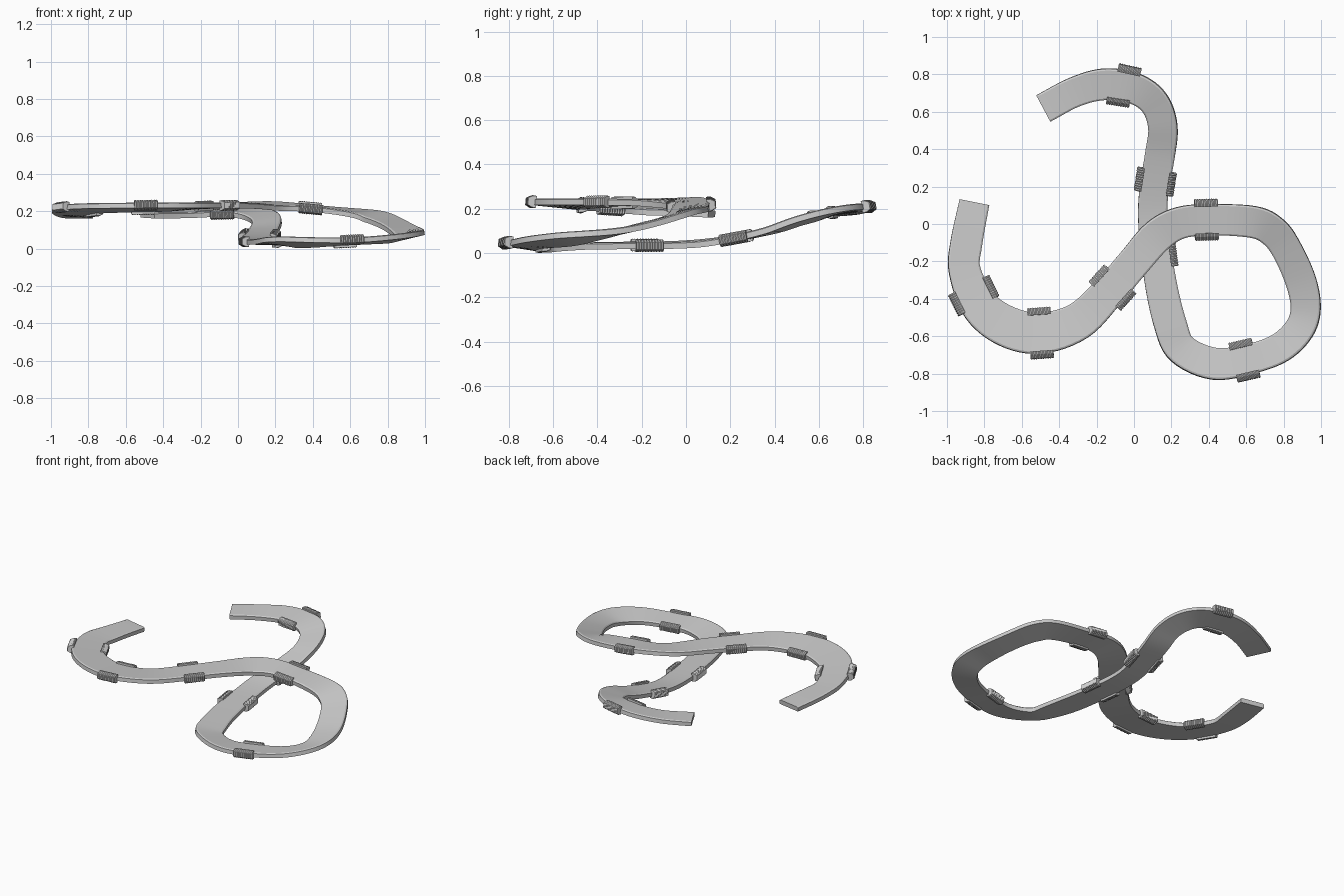
import bpy, bmesh, math
from mathutils import Vector

if "Cube" in bpy.data.objects:
    bpy.data.objects.remove(bpy.data.objects["Cube"])

# Centreline: x, y, top height, half width
PATH = [
    (-.485, .617, .19, .08), (-.315, .705, .195, .08), (-.155, .745, .205, .084),
    (.005, .72, .207, .083), (.108, .643, .192, .08), (.152, .515, .16, .078),
    (.137, .36, .11, .08), (.105, .155, .068, .078), (.105, -.03, .05, .079),
    (.145, -.325, .046, .085), (.197, -.54, .046, .087), (.26, -.67, .046, .085),
    (.43, -.745, .046, .085), (.62, -.72, .052, .08), (.78, -.66, .062, .08),
    (.882, -.56, .073, .08), (.915, -.445, .086, .08), (.888, -.298, .11, .082),
    (.815, -.137, .15, .081), (.745, -.045, .178, .084), (.64, .008, .2, .085),
    (.42, .022, .225, .083), (.25, .005, .238, .085), (.125, -.065, .24, .09),
    (0, -.205, .242, .088), (-.14, -.367, .24, .09), (-.3, -.52, .235, .1),
    (-.5, -.582, .232, .109), (-.675, -.548, .23, .109), (-.82, -.44, .225, .1),
    (-.903, -.25, .212, .085), (-.895, -.1, .2, .085), (-.853, .117, .188, .081)]
THICK, BANK, STEPS = .03, .0045, 6

# Barrier positions on the plan, in pairs along the track
BARRIERS = [(-.04, .81), (-.085, .66), (.03, .255), (.2, .22), (.04, -.17), (.21, -.17),
            (.57, -.645), (.595, -.815), (.38, .105), (.38, -.06), (-.19, -.29),
            (-.045, -.39), (-.5, -.473), (-.5, -.7), (-.78, -.33), (-.955, -.41)]


def spline(pts):
    """Catmull-Rom through the control points."""
    p = [Vector(q) for q in pts]
    p = [2 * p[0] - p[1]] + p + [2 * p[-1] - p[-2]]
    out = []
    for i in range(1, len(p) - 2):
        a, b, c, d = p[i - 1:i + 3]
        for s in range(STEPS):
            t = s / STEPS
            out.append(.5 * (2 * b + (c - a) * t + (2 * a - 5 * b + 4 * c - d) * t ** 2
                             + (3 * b - a - 3 * c + d) * t ** 3))
    return out + [p[-2]]


def loft(name, rings, smooth=False):
    """Skin a list of closed rings and cap both ends."""
    bm = bmesh.new()
    vs = [[bm.verts.new(v) for v in r] for r in rings]
    n = len(vs[0])
    for a, b in zip(vs, vs[1:]):
        for i in range(n):
            bm.faces.new((a[i], a[(i + 1) % n], b[(i + 1) % n], b[i]))
    bm.faces.new(vs[0])
    bm.faces.new(vs[-1])
    bmesh.ops.recalc_face_normals(bm, faces=bm.faces)
    me = bpy.data.meshes.new(name)
    bm.to_mesh(me)
    bm.free()
    ob = bpy.data.objects.new(name, me)
    bpy.context.collection.objects.link(ob)
    if smooth:
        bpy.context.view_layer.objects.active = ob
        ob.select_set(True)
        bpy.ops.object.shade_smooth_by_angle(angle=math.radians(25))
        ob.select_set(False)
    return ob


# Local frames along the track: position, tangent, left vector, up vector, half width
samples = spline(PATH)
N = len(samples)
pos = [Vector(s[:3]) for s in samples]
W = 5


def heading_change(i):
    a, b, c = pos[max(i - W, 0)], pos[i], pos[min(i + W, N - 1)]
    u, v = (b - a).to_2d(), (c - b).to_2d()
    if u.length < .02 or v.length < .02:
        return 0
    return -u.angle_signed(v) / (.5 * (u.length + v.length))


frames = []
for i, s in enumerate(samples):
    tan = (pos[min(i + 1, N - 1)] - pos[max(i - 1, 0)]).normalized()
    flat = Vector((-tan.y, tan.x, 0)).normalized()
    near = [heading_change(min(max(i + k, 2), N - 3)) for k in range(-4, 5)]
    rise = -BANK * sum(near) / len(near)
    left = (flat * s[3] + Vector((0, 0, rise))).normalized()
    frames.append((pos[i], tan, left, tan.cross(left), s[3]))

# Road deck with a narrow bevelled kerb along both edges
rings = []
for p, t, l, u, w in frames:
    prof = [(-w, -THICK), (w, -THICK), (w, -.005), (w - .009, 0), (-w + .009, 0), (-w, -.005)]
    rings.append([p + l * a + u * b for a, b in prof])
loft("road_deck", rings, True)

# Ribbed barriers clipped onto the edges: tall inside face, shorter outside face
RIBS, LENGTH = 10, .125
for k, (x, y) in enumerate(BARRIERS):
    # pick the nearest deck edge; the first and last entries of a pair may face either side
    def edge_gap(f, side):
        return ((f[0] + f[2] * f[4] * side).to_2d() - Vector((x, y))).length
    f, side = min(((f, s) for f in frames for s in (-1, 1)
                   if k not in (4, 5) or f[0].z < .1), key=lambda q: edge_gap(*q))
    p, t, l, u, w = f
    centre = p + l * w * side - u * THICK * .5
    rings = []
    for r in range(RIBS * 2 + 1):
        c = centre + t * LENGTH * (r / (RIBS * 2) - .5)
        g = 1 if r % 2 else .86
        prof = [(-.012, -.027), (.006, -.029 * g), (.029 * g, -.016),
                (.029 * g, .016), (.006, .029 * g), (-.012, .027)]
        rings.append([c + l * side * a + u * b for a, b in prof])
    loft(f"edge_barrier_{k + 1}", rings)

# Rest the lowest point on the ground
obs = list(bpy.context.collection.objects)
low = min(v.co.z for o in obs for v in o.data.vertices)
for o in obs:
    o.location.z = -low
